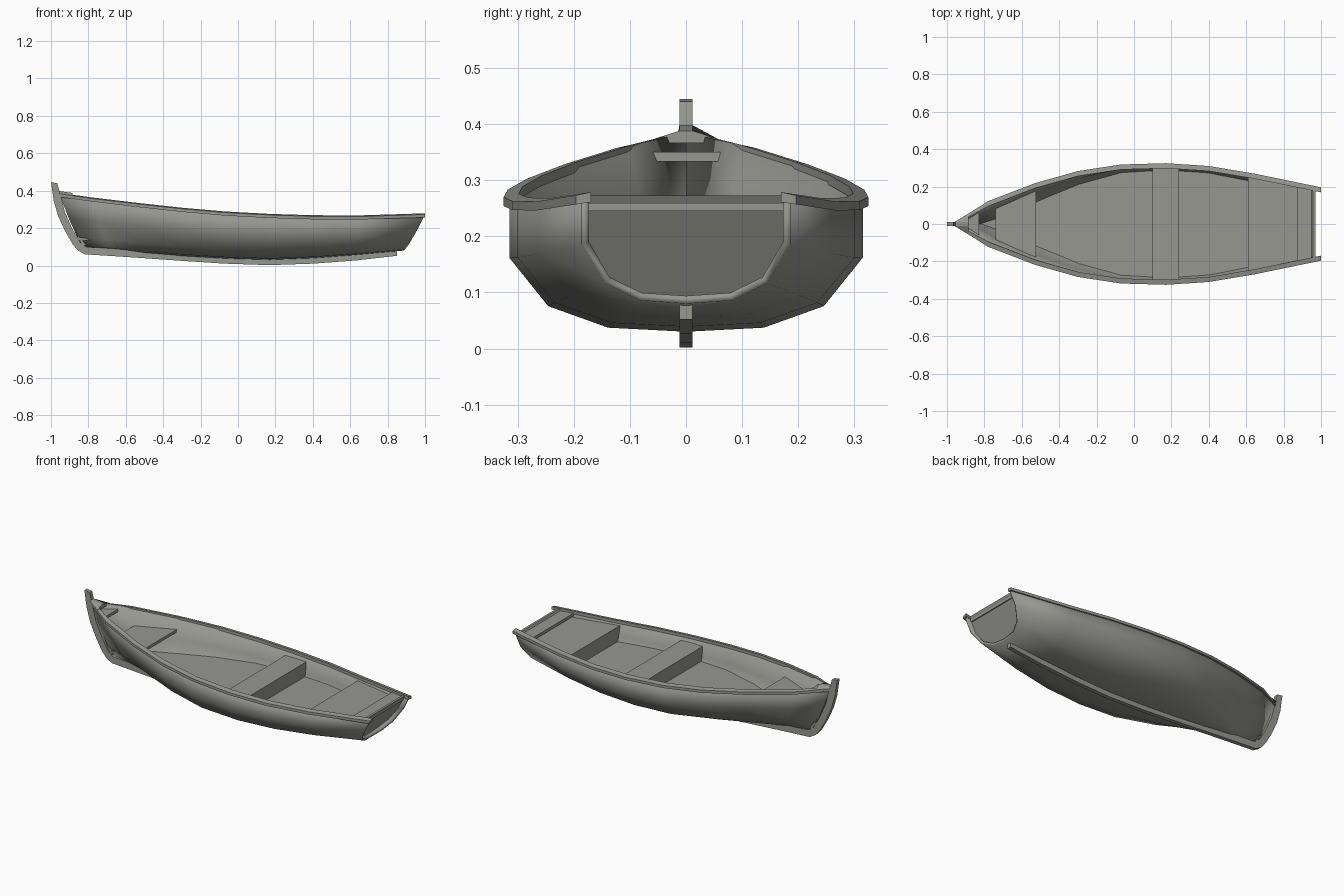
import bpy, bmesh
from mathutils import Vector

cube = bpy.data.objects.get("Cube")
if cube:
    bpy.data.objects.remove(cube)

grey = bpy.data.materials.new("weathered grey")
grey.use_nodes = True
colour = (0.31, 0.31, 0.285, 1)
grey.diffuse_color = colour
grey.node_tree.nodes["Principled BSDF"].inputs["Base Color"].default_value = colour

# Hull stations from bow to stern
SHEER_X = [-.955, -.78, -.53, -.30, -.07, .17, .40, .65, 1.0]
KEEL_X = [-.82, -.68, -.50, -.30, -.07, .17, .40, .63, .885]
HALF_W = [.008, .112, .208, .273, .308, .315, .300, .258, .186]
SHEER_Z = [.382, .358, .328, .303, .283, .270, .263, .262, .273]
KEEL_Z = [.088, .083, .066, .050, .037, .030, .039, .056, .080]
FULL = [(0, 0), (.44, .03), (.78, .19), (1, .55), (1, 1)]
FINE = [(0, 0), (.20, .06), (.45, .22), (.77, .55), (1, 1)]
FINENESS = [1, 1, .6, .25, 0, 0, 0, 0, 0]
SKIN = .014


def lerp(a, b, t):
    return a + (b - a) * t


def half_section(i):
    """Keel-to-sheer points of one station on the +y side."""
    points = []
    for (fy, fz), (by, bz) in zip(FULL, FINE):
        y, h = lerp(fy, by, FINENESS[i]), lerp(fz, bz, FINENESS[i])
        x = lerp(KEEL_X[i], SHEER_X[i], h ** .8)
        points.append(Vector((x, HALF_W[i] * y, lerp(KEEL_Z[i], SHEER_Z[i], h))))
    return points


SECTIONS = [half_section(i) for i in range(len(SHEER_X))]


def mirrored(points):
    """Full section from the -y sheer to the +y sheer."""
    return [Vector((p.x, -p.y, p.z)) for p in reversed(points[1:])] + points


def finish(name, bm, smooth=False):
    bmesh.ops.remove_doubles(bm, verts=bm.verts, dist=1e-5)
    bmesh.ops.recalc_face_normals(bm, faces=bm.faces)
    mesh = bpy.data.meshes.new(name)
    bm.to_mesh(mesh)
    bm.free()
    mesh.materials.append(grey)
    obj = bpy.data.objects.new(name, mesh)
    bpy.context.collection.objects.link(obj)
    if smooth:
        bpy.ops.object.select_all(action='DESELECT')
        obj.select_set(True)
        bpy.context.view_layer.objects.active = obj
        bpy.ops.object.shade_smooth_by_angle(angle=.9)
    return obj


def loft(name, rings, closed=True, caps=True, smooth=False):
    """Skin a run of matching rings."""
    bm = bmesh.new()
    rows = [[bm.verts.new(p) for p in ring] for ring in rings]
    n = len(rows[0])
    for a, b in zip(rows, rows[1:]):
        for j in range(n if closed else n - 1):
            k = (j + 1) % n
            bm.faces.new((a[j], a[k], b[k], b[j]))
    if caps:
        bm.faces.new(rows[0])
        bm.faces.new(rows[-1])
    return finish(name, bm, smooth)


def width_at(x, z):
    """Inner half width of the hull at a given place."""
    curve = []
    for section in SECTIONS:
        for p, q in zip(section, section[1:]):
            if p.z <= z <= q.z:
                curve.append(p.lerp(q, (z - p.z) / (q.z - p.z)))
                break
        else:
            curve.append(section[-1])
    for p, q in zip(curve, curve[1:]):
        if p.x <= x <= q.x:
            y = lerp(p.y, q.y, (x - p.x) / (q.x - p.x))
            break
    else:
        y = curve[0].y if x < curve[0].x else curve[-1].y
    return max(y - SKIN * .6, .004)


def board(name, x0, x1, top, bottom):
    """Flat board fitted between the hull sides."""
    xs = [x0] + [x for x in SHEER_X if x0 < x < x1] + [x1]
    rings = []
    for x in xs:
        t, b = width_at(x, top), width_at(x, bottom)
        rings.append([(x, -t, top), (x, t, top), (x, b, bottom), (x, -b, bottom)])
    return loft(name, rings)


# Hull skin
hull = loft("hull", [mirrored(s) for s in SECTIONS], closed=False, caps=False)
bm = bmesh.new()
bm.from_mesh(hull.data)
bm.normal_update()
if sum(f.normal.z * f.calc_area() for f in bm.faces) > 0:
    bmesh.ops.reverse_faces(bm, faces=bm.faces)
bm.to_mesh(hull.data)
bm.free()
solid = hull.modifiers.new("thickness", 'SOLIDIFY')
solid.thickness = SKIN
solid.offset = -1
bpy.ops.object.select_all(action='DESELECT')
hull.select_set(True)
bpy.context.view_layer.objects.active = hull
bpy.ops.object.shade_smooth_by_angle(angle=.9)

# Gunwale rails
for side, label in ((-1, "right_rail"), (1, "left_rail")):
    rings = []
    for i, s in enumerate(SECTIONS):
        p = s[-1]
        inner = max(p.y - .017, 0)
        outer = p.y + (.004 if i == 0 else .010)
        low, high = p.z - .012, p.z + .006
        rings.append([(p.x, side * y, z) for y, z in
                      ((inner, low), (outer, low - .004), (outer, high - .006), (inner, high))])
    loft(label, rings, smooth=True)

# Recessed raked transom
rim = mirrored(SECTIONS[-1])
rear = [Vector((p.x - .030, p.y * .96, lerp(.27, p.z, .97))) for p in rim]
front = [p - Vector((.014, 0, 0)) for p in rear]
loft("transom", [front, rear])

# Keel running along the bottom
KEEL_LINE = [(-.82, .060), (-.60, .046), (-.30, .025), (-.07, .010), (.17, .002),
             (.40, .010), (.63, .027), (.85, .052)]
rings = []
for x, low in KEEL_LINE:
    high = low + .040
    rings.append([(x, -.012, low), (x, .012, low), (x, .012, high), (x, -.012, high)])
loft("keel", rings)

# Curved stem post at the bow
STEM = [((-1, .445), (-.966, .440)), ((-.985, .345), (-.948, .372)),
        ((-.962, .265), (-.925, .285)), ((-.925, .185), (-.885, .195)),
        ((-.885, .115), (-.845, .125)), ((-.855, .080), (-.815, .102)),
        ((-.82, .060), (-.80, .098))]
rings = [[(a, -.012, b), (a, .012, b), (c, .012, d), (c, -.012, d)]
         for (a, b), (c, d) in STEM]
loft("stem_post", rings)

# Floor, seats and boards
board("floor", -.87, .89, .150, .135)
board("bow_seat", -.74, -.525, .267, .250)
board("middle_seat", .10, .24, .233, .140)
board("stern_seat", .61, .93, .238, .218)
board("stern_seat_front", .612, .63, .225, .140)
board("stern_ledge", .875, .962, .262, .245)
board("bow_shelf", -.90, -.83, .350, .333)

# Breasthook where the rails meet
rings = [[(x, -w, z), (x, -.012, z + .014), (x, .012, z + .014), (x, w, z),
          (x, w, z - .008), (x, -w, z - .008)]
         for x, w, z in ((-.955, .014, .384), (-.885, .056, .374))]
loft("breasthook", rings)
